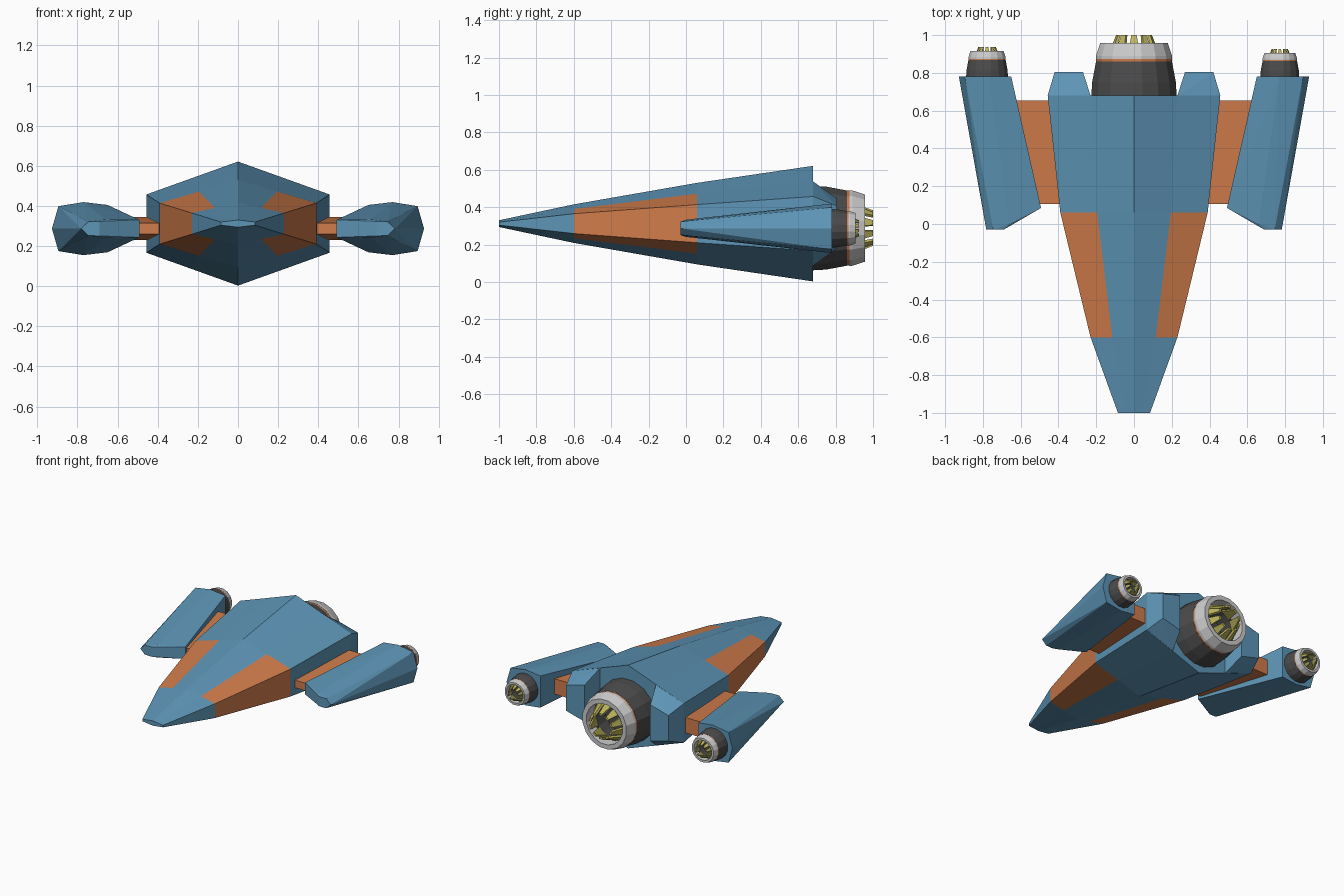
import bpy, bmesh
from math import sin, cos, pi

if "Cube" in bpy.data.objects:
    bpy.data.objects.remove(bpy.data.objects["Cube"])


def material(name, rgb):
    m = bpy.data.materials.new(name)
    m.diffuse_color = (*rgb, 1)
    m.use_nodes = True
    m.node_tree.nodes["Principled BSDF"].inputs["Base Color"].default_value = m.diffuse_color
    return m


BLUE = material("blue", (0.11, 0.30, 0.47))
ORANGE = material("orange", (0.63, 0.20, 0.07))
DARK = material("dark", (0.07, 0.07, 0.07))
YELLOW = material("yellow", (0.52, 0.47, 0.11))


def finish(name, bm, *mats):
    bmesh.ops.recalc_face_normals(bm, faces=bm.faces)
    me = bpy.data.meshes.new(name)
    bm.to_mesh(me)
    bm.free()
    for m in mats:
        me.materials.append(m)
    ob = bpy.data.objects.new(name, me)
    bpy.context.collection.objects.link(ob)
    return ob


def hull_of(bm, pts):
    vs = [bm.verts.new(p) for p in pts]
    res = bmesh.ops.convex_hull(bm, input=vs)
    junk = [v for v in res["geom_interior"] if isinstance(v, bmesh.types.BMVert)]
    if junk:
        bmesh.ops.delete(bm, geom=junk, context="VERTS")


def convex(name, pts, mat):
    bm = bmesh.new()
    hull_of(bm, pts)
    return finish(name, bm, mat)


def lathe(name, profile, centre, scale, mat=None, n=16, closed=True):
    # Revolves (radius, distance back) points around the y axis
    bm = bmesh.new()
    cx, cy, cz = centre
    rings = []
    for r, d in profile:
        count = n if r > 0 else 1
        rings.append([bm.verts.new((cx + scale * r * sin(2 * pi * (i + .5) / n), cy + scale * d,
                                    cz + scale * r * cos(2 * pi * (i + .5) / n)))
                      for i in range(count)])
    pairs = list(zip(rings, rings[1:])) + ([(rings[-1], rings[0])] if closed else [])
    for a, b in pairs:
        for i in range(n):
            j = (i + 1) % n
            quad = [a[i % len(a)], a[j % len(a)], b[j % len(b)], b[i % len(b)]]
            bm.faces.new(list(dict.fromkeys(quad)))
    return finish(name, bm, *([mat] if mat else []))


# Main hull: lofted faceted sections with inset orange side panels
MID = 0.312
sections = [(-1.0, 0.085, 0.018, 0.008), (-0.6, 0.23, 0.103, 0.053),
            (0.06, 0.39, 0.218, 0.102), (0.68, 0.457, 0.309, 0.145)]
bm = bmesh.new()
rings = []
for y, w, top, chine in sections:
    px, pz = 0.5 * w, 0.5 * (top + chine)
    half = [(0, top), (px, pz), (w, chine), (w, -chine), (px, -pz)]
    pts = half + [(-x, -z) for x, z in half]
    rings.append([bm.verts.new((x, y, MID + z)) for x, z in pts])
for k, (a, b) in enumerate(zip(rings, rings[1:])):
    for i in range(10):
        j = (i + 1) % 10
        f = bm.faces.new((a[i], a[j], b[j], b[i]))
        f.material_index = int(k == 1 and i % 5 in (1, 2, 3))
bm.faces.new(rings[0])
bm.faces.new(rings[-1])
finish("main_hull", bm, BLUE, ORANGE)


# Engine: dark casing, orange band, grey nozzle, crown of ten petals
def engine(name, centre, s):
    lathe(name + "_casing", [(0, 0), (.23, 0), (.226, .07), (.205, .18),
                             (.145, .18), (.145, .07), (0, .07)], centre, s, DARK, closed=False)
    lathe(name + "_band", [(.16, .178), (.204, .178), (.204, .195), (.16, .195)],
          centre, s, ORANGE)
    lathe(name + "_nozzle", [(.15, .193), (.206, .193), (.205, .21), (.183, .277), (.15, .277)],
          centre, s)
    bm = bmesh.new()
    for i in range(10):
        a = 2 * pi * i / 10
        pts = []
        for r, d, w in ((.148, .18, .038), (.095, .32, .014)):
            for rr in (r, r - .016):
                for t in (-w, w):
                    pts.append((centre[0] + s * (rr * sin(a) + t * cos(a)), centre[1] + s * d,
                                centre[2] + s * (rr * cos(a) - t * sin(a))))
        hull_of(bm, pts)
    finish(name + "_petals", bm, YELLOW)


engine("main_engine", (0, 0.68, 0.288), 1.0)
engine("left_engine", (-0.778, 0.78, 0.287), 0.49)
engine("right_engine", (0.772, 0.78, 0.287), 0.455)

PZ = 0.287
for side, s in (("left", -1), ("right", 1)):
    # Tapered rear block beside the main engine
    pts = [(s * x, y, MID + u * z) for u in (-1, 1) for x, y, z in
           ((.23, .68, .225), (.457, .68, .145), (.27, .805, .135), (.42, .805, .095))]
    convex(side + "_rear_block", pts, BLUE)

    # Wedge strut joining the hull to the pod
    pts = [(s * x, y, PZ + u * z) for u in (-1, 1) for x in (.30, .70)
           for y, z in ((.105, .028), (.655, .057))]
    convex(side + "_strut", pts, ORANGE)

    # Side pod with a slanted, narrow front
    pts = [(s * x, y, PZ + u * z) for u in (-1, 1) for x, y, z in
           ((.895, .78, .112), (.77, .78, .132), (.65, .78, .118),
            (.745, -.03, .035), (.69, -.03, .036), (.66, .0, .046), (.492, .085, .044))]
    pts += [(s * .927, .78, PZ), (s * .782, -.03, PZ)]
    convex(side + "_pod", pts, BLUE)
